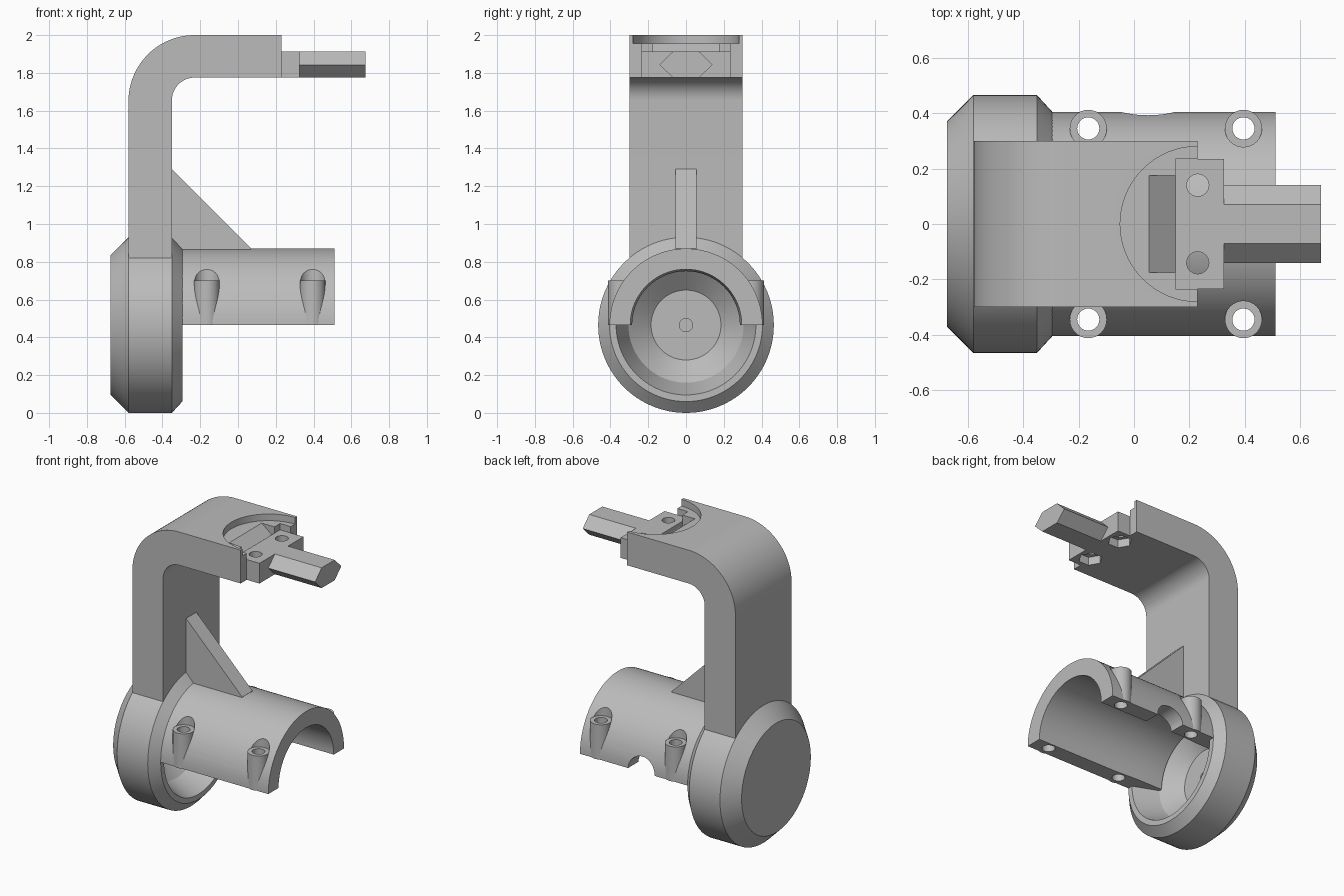
import bpy, bmesh
from math import sin, cos, pi, radians

if "Cube" in bpy.data.objects:
    bpy.data.objects.remove(bpy.data.objects["Cube"])

grey = bpy.data.materials.new("plain grey")
grey.use_nodes = True
colour = (0.5, 0.5, 0.5, 1)
grey.diffuse_color = colour
grey.node_tree.nodes["Principled BSDF"].inputs["Base Color"].default_value = colour

HUB_Z = 0.465
HALF_Y = 0.3


def finish(name, bm):
    bmesh.ops.remove_doubles(bm, verts=bm.verts, dist=1e-5)
    bmesh.ops.recalc_face_normals(bm, faces=bm.faces)
    mesh = bpy.data.meshes.new(name)
    bm.to_mesh(mesh)
    bm.free()
    mesh.materials.append(grey)
    ob = bpy.data.objects.new(name, mesh)
    bpy.context.collection.objects.link(ob)
    return ob


def prism(name, pts, axis, lo, hi):
    """Extrude a 2D outline along x, y or z."""
    place = {"x": lambda a, b: (lo, a, b),
             "y": lambda a, b: (a, lo, b),
             "z": lambda a, b: (a, b, lo)}[axis]
    bm = bmesh.new()
    face = bm.faces.new([bm.verts.new(place(*p)) for p in pts])
    new = bmesh.ops.extrude_face_region(bm, geom=[face])["geom"]
    shift = [hi - lo if c == axis else 0 for c in "xyz"]
    bmesh.ops.translate(bm, vec=shift,
                        verts=[v for v in new if isinstance(v, bmesh.types.BMVert)])
    return finish(name, bm)


def arc(a, b, r, start, end, steps):
    angles = [radians(start + (end - start) * i / steps) for i in range(steps + 1)]
    return [(a + r * cos(t), b + r * sin(t)) for t in angles]


def rod(name, a, b, r, axis, lo, hi, sides=32):
    return prism(name, arc(a, b, r, 0, 360, sides)[:-1], axis, lo, hi)


def box(name, x0, x1, half_y, z0, z1):
    return prism(name, [(x0, z0), (x1, z0), (x1, z1), (x0, z1)], "y", -half_y, half_y)


def lathe(name, profile, steps=96):
    """Turn an (x, radius) profile around the hub axis."""
    bm = bmesh.new()
    verts = [bm.verts.new((x, 0, HUB_Z + r)) for x, r in profile]
    edges = [bm.edges.new(pair) for pair in zip(verts, verts[1:])]
    bmesh.ops.spin(bm, geom=verts + edges, cent=(0, 0, HUB_Z), axis=(1, 0, 0),
                   angle=2 * pi, steps=steps)
    return finish(name, bm)


def combine(ob, other, operation="DIFFERENCE"):
    mod = ob.modifiers.new("cut", "BOOLEAN")
    mod.operation, mod.solver, mod.object = operation, "EXACT", other
    bpy.context.view_layer.objects.active = ob
    bpy.ops.object.modifier_apply(modifier=mod.name)
    bpy.data.objects.remove(other)


# Hub: chamfered wheel with a funnel-shaped well
hub = lathe("hub", [(-0.675, 0), (-0.675, 0.37), (-0.58, HUB_Z), (-0.35, HUB_Z),
                    (-0.295, 0.405), (-0.295, 0.37), (-0.46, 0.305),
                    (-0.56, 0.185), (-0.56, 0.035), (-0.6, 0.035), (-0.6, 0)])

# Half sleeve with screw bosses
sleeve = prism("half_sleeve", arc(0, HUB_Z, 0.405, 0, 180, 64), "x", -0.46, 0.51)
screws = [(x, y) for x in (-0.165, 0.395) for y in (-0.345, 0.345)]
for x, y in screws:
    combine(sleeve, rod("boss", x, y, 0.067, "z", HUB_Z, 0.7), "UNION")
combine(sleeve, lathe("bore", [(-0.6, 0), (-0.6, 0.285), (-0.27, 0.285), (-0.1, 0.295),
                               (0.6, 0.295), (0.6, 0)]))
for x, y in screws:
    combine(sleeve, rod("counterbore", x, y, 0.067, "z", 0.7, 1))
    combine(sleeve, rod("screw_hole", x, y, 0.04, "z", 0.3, 0.8))
combine(sleeve, rod("side_notch", 0.05, HUB_Z, 0.1, "y", 0.2, 0.5))

# Bent arm
outer = arc(-0.23, 1.65, 0.35, 180, 90, 24)
inner = arc(-0.23, 1.65, 0.12, 90, 180, 16)
inner = [(x, z + 0.005) for x, z in inner]
arm = prism("bent_arm", [(-0.58, 0.8)] + outer + [(0.23, 2), (0.23, 1.775)] + inner
            + [(-0.35, 0.8)], "y", -HALF_Y, HALF_Y)
combine(arm, rod("round_recess", 0.23, 0, 0.28, "z", 1.955, 2.1, 64))
combine(arm, prism("ramp_cut", [(0.055, 1.955), (0.15, 1.88), (0.15, 2.05), (0.055, 2.05)],
                   "y", -0.175, 0.175))
combine(arm, box("block_pocket", 0.15, 0.3, 0.235, 1.7, 2.05))

# Triangular rib
prism("rib", [(-0.36, 1.3), (0.07, 0.87), (0.07, 0.83), (-0.36, 0.83)], "y", -0.055, 0.055)

# Mounting block with bolt holes and nut pockets
block = box("mounting_block", 0.15, 0.325, 0.235, 1.775, 1.912)
for y in (-0.14, 0.14):
    combine(block, rod("bolt_hole", 0.23, y, 0.04, "z", 1.7, 2))
    combine(block, rod("nut_pocket", 0.23, y, 0.075, "z", 1.7, 1.83, 6))

# Six-sided peg
prism("peg", [(-0.14, 1.843), (-0.07, 1.775), (0.07, 1.775),
              (0.14, 1.843), (0.07, 1.912), (-0.07, 1.912)], "x", 0.325, 0.675)

# Smooth the curved faces, keep edges crisp
for ob in (hub, sleeve, arm, block):
    bpy.ops.object.select_all(action="DESELECT")
    ob.select_set(True)
    bpy.context.view_layer.objects.active = ob
    bpy.ops.object.shade_smooth_by_angle(angle=radians(25))
